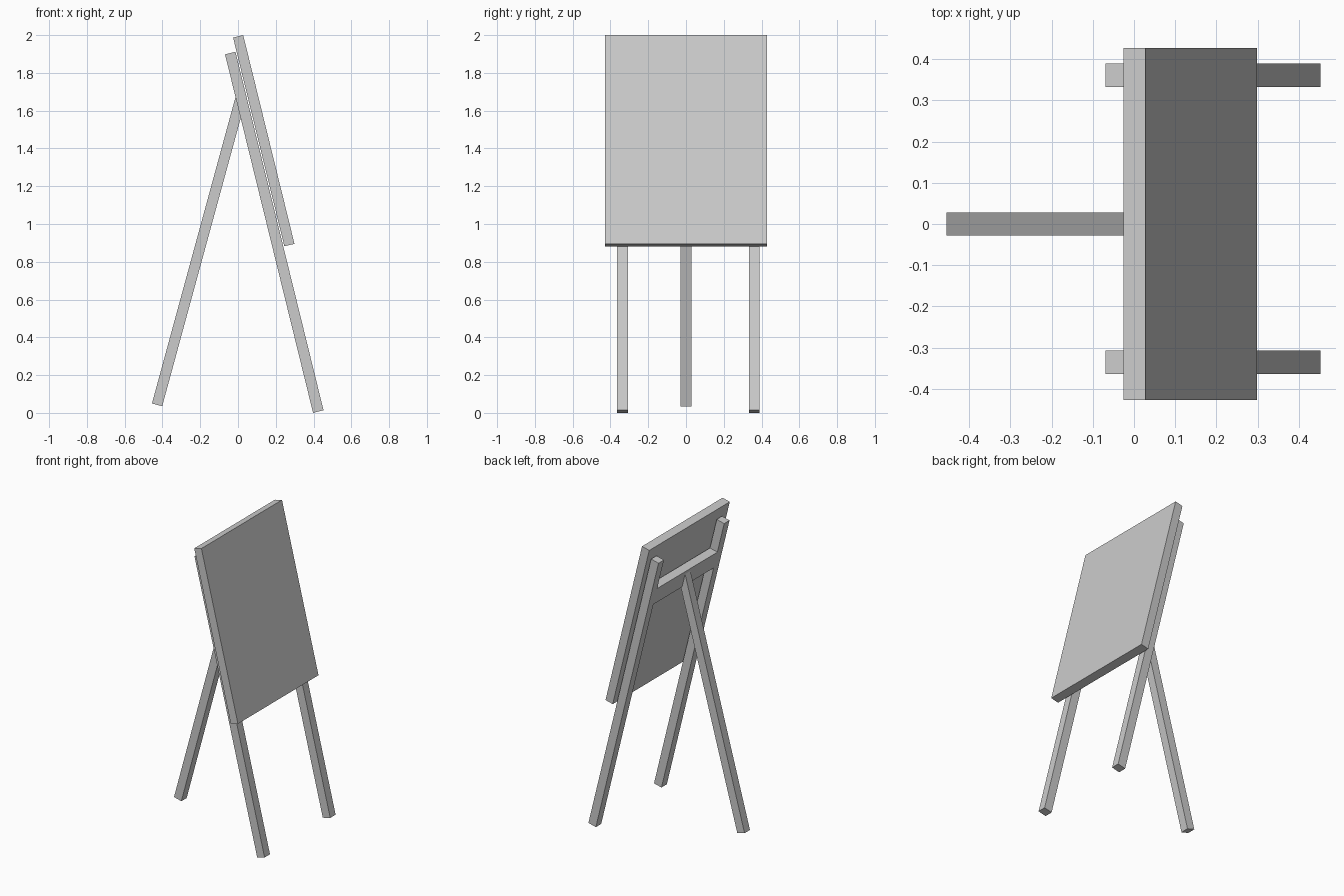
import bpy
from math import radians, sin, cos

if "Cube" in bpy.data.objects:
    bpy.data.objects.remove(bpy.data.objects["Cube"])

TILT = -13.8      # lean of the board and front legs
REAR_TILT = 15.25 # lean of the rear leg
T = 0.057         # timber thickness


def box(name, center, size, tilt):
    """Box with its local z axis leaned about the y axis."""
    bpy.ops.mesh.primitive_cube_add(size=1, location=center,
                                    rotation=(0, radians(tilt), 0))
    ob = bpy.context.object
    ob.name = name
    ob.scale = size
    bpy.ops.object.transform_apply(location=False, rotation=True, scale=True)
    return ob


def along(start, tilt, dist):
    """Point a distance up a leaning centre line, in the x-z plane."""
    a = radians(tilt)
    return start[0] + sin(a) * dist, start[1] + cos(a) * dist


# Drawing board
box("board", (0.1365, 0, 1.441), (0.055, 0.855, 1.138), TILT)

# Two front legs
leg_mid = (0.192, 0.956)
for name, y in (("front_leg_left", -0.3355), ("front_leg_right", 0.361)):
    box(name, (leg_mid[0], y, leg_mid[1]), (T, T, 1.954), TILT)

# Crossbar between the front legs
x, z = along(leg_mid, TILT, 0.707)
box("crossbar", (x, 0.0127, z), (T, 0.64, 0.117), TILT)

# Rear leg, let into the crossbar
rear_len = 1.69
x, z = along((-0.4285, 0.0425), REAR_TILT, rear_len / 2)
box("rear_leg", (x, 0, z), (T - 0.001, T, rear_len), REAR_TILT)
